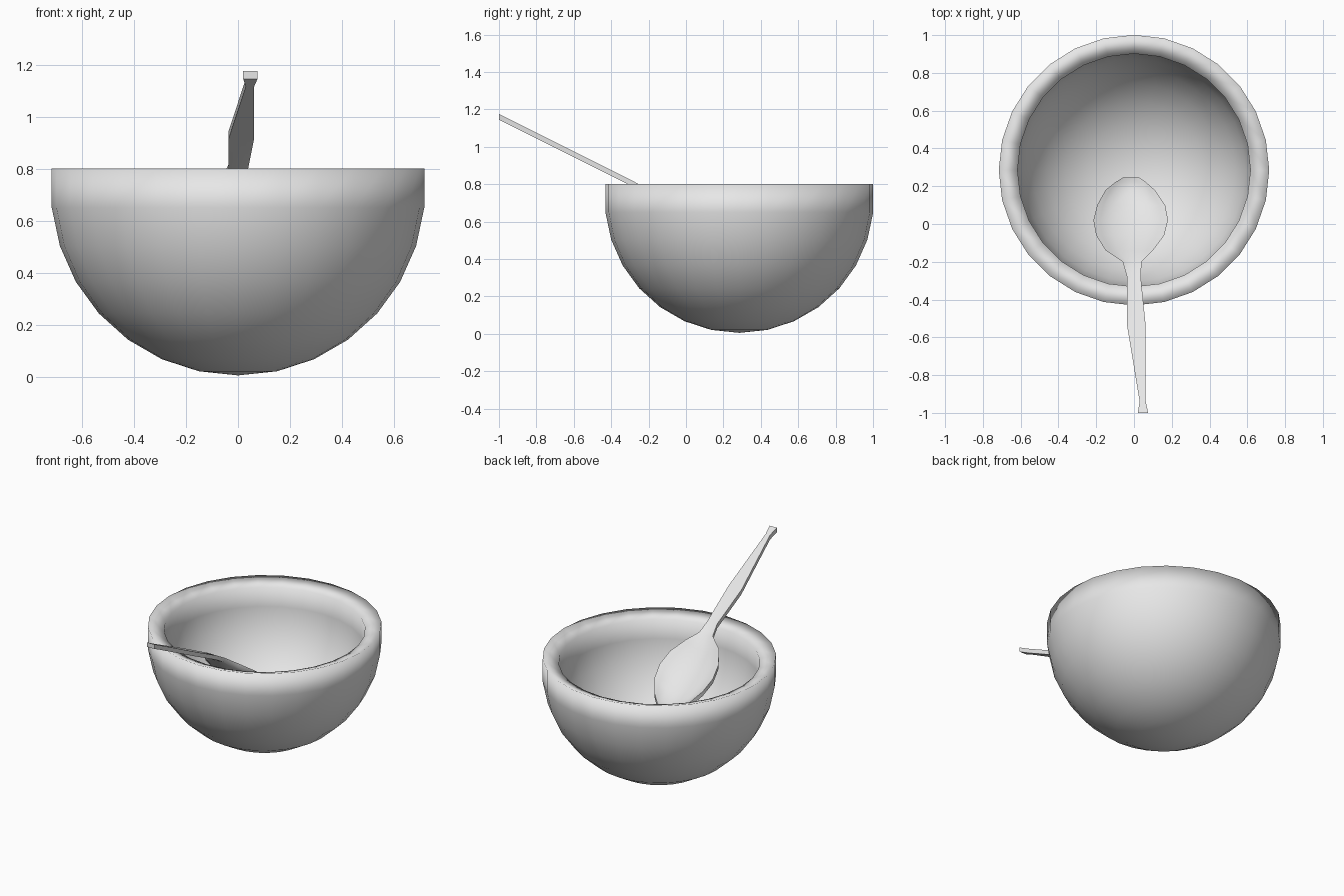
import bpy, bmesh, math

if "Cube" in bpy.data.objects:
    bpy.data.objects.remove(bpy.data.objects["Cube"])

clay = bpy.data.materials.new("light_grey")
clay.use_nodes = True
clay.diffuse_color = (0.8, 0.8, 0.8, 1)
clay.node_tree.nodes["Principled BSDF"].inputs["Base Color"].default_value = (0.8, 0.8, 0.8, 1)


def make_object(name, bm, sharp_angle):
    """Turn a bmesh into a smooth-shaded object."""
    bmesh.ops.recalc_face_normals(bm, faces=bm.faces)
    mesh = bpy.data.meshes.new(name)
    bm.to_mesh(mesh)
    bm.free()
    mesh.materials.append(clay)
    obj = bpy.data.objects.new(name, mesh)
    bpy.context.collection.objects.link(obj)
    bpy.ops.object.select_all(action="DESELECT")
    obj.select_set(True)
    bpy.context.view_layer.objects.active = obj
    bpy.ops.object.shade_smooth_by_angle(angle=math.radians(sharp_angle))
    return obj


def bridge(bm, a, b):
    """Join two closed rings of equal length with quads."""
    for i in range(len(a)):
        j = (i + 1) % len(a)
        bm.faces.new((a[i], a[j], b[j], b[i]))


# Bowl: outer and inner part-spheres joined by a sloping rim
SEGMENTS, STEPS = 28, 8


def arc(radius, centre_z):
    angles = [math.radians(12 * k) for k in range(1, STEPS + 1)]
    return [(radius * math.sin(a), centre_z - radius * math.cos(a)) for a in angles]


bm = bmesh.new()
profile = arc(0.72, 0.725) + arc(0.62, 0.70)[::-1]
rings = []
for r, z in profile:
    turn = [2 * math.pi * k / SEGMENTS for k in range(SEGMENTS)]
    rings.append([bm.verts.new((r * math.cos(t), 0.285 + r * math.sin(t), z)) for t in turn])
for a, b in zip(rings, rings[1:]):
    bridge(bm, a, b)
for ring, z in ((rings[0], 0.005), (rings[-1], 0.08)):
    pole = bm.verts.new((0, 0.285, z))
    for i in range(SEGMENTS):
        bm.faces.new((ring[i], ring[(i + 1) % SEGMENTS], pole))
make_object("bowl", bm, 180)

# Spoon: sections along its length as y, left edge, right edge, top height, dish depth
sections = [
    (-1.00, 0.02, 0.075, 1.175, 0),
    (-0.94, 0.03, 0.062, 1.145, 0),
    (-0.54, -0.036, 0.062, 0.945, 0),
    (-0.28, -0.037, 0.036, 0.815, 0),
    (-0.20, -0.06, 0.04, 0.77, 0.01),
    (-0.14, -0.15, 0.10, 0.725, 0.04),
    (-0.06, -0.20, 0.16, 0.665, 0.06),
    (0.02, -0.215, 0.18, 0.605, 0.065),
    (0.10, -0.195, 0.165, 0.545, 0.06),
    (0.18, -0.15, 0.11, 0.487, 0.045),
    (0.22, -0.10, 0.065, 0.457, 0.02),
    (0.245, -0.06, 0.03, 0.44, 0),
]
THICKNESS = 0.03
across = [(-1, 0), (-0.82, 0.35), (-0.5, 0.95), (0, 1), (0.5, 0.95), (0.82, 0.35), (1, 0)]

bm = bmesh.new()
rings = []
for y, left, right, z, dish in sections:
    mid, half = (left + right) / 2, (right - left) / 2
    top = [(mid + half * u, y, z - dish * d) for u, d in across]
    bottom = [(x, py, pz - THICKNESS) for x, py, pz in reversed(top)]
    rings.append([bm.verts.new(p) for p in top + bottom])
for a, b in zip(rings, rings[1:]):
    bridge(bm, a, b)
bm.faces.new(rings[0])
bm.faces.new(rings[-1])
make_object("spoon", bm, 50)
